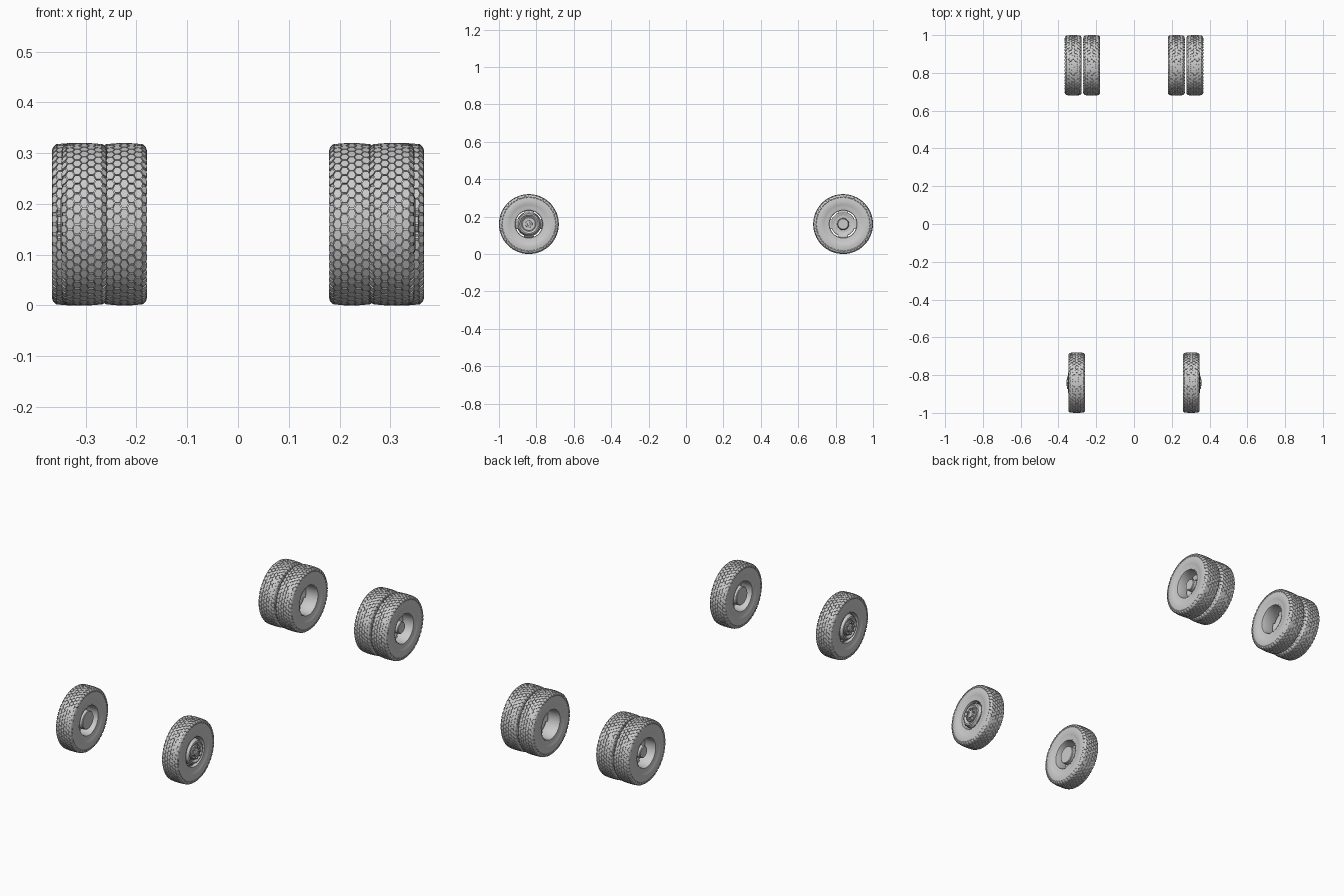
import bpy, bmesh, math
from math import pi, cos, sin

if "Cube" in bpy.data.objects:
    bpy.data.objects.remove(bpy.data.objects["Cube"])

R = 0.16          # tyre radius
AXLE_Y = 0.84


def to_mesh(bm, name, angle=35):
    bmesh.ops.remove_doubles(bm, verts=bm.verts, dist=1e-6)
    bmesh.ops.recalc_face_normals(bm, faces=bm.faces)
    me = bpy.data.meshes.new(name)
    bm.to_mesh(me)
    bm.free()
    for p in me.polygons:
        p.use_smooth = True
    me.set_sharp_from_angle(angle=math.radians(angle))
    return me


def lathe(bm, prof, seg=64, closed=False, skip=None):
    """Revolve (x, r) points about the X axis; skip(ring, i) leaves a face out."""
    rings = [[bm.verts.new((x, r * cos(2 * pi * i / seg), r * sin(2 * pi * i / seg)))
              for i in range(seg)] for x, r in prof]
    n = len(prof)
    for k in range(n if closed else n - 1):
        a, b = rings[k], rings[(k + 1) % n]
        for i in range(seg):
            if skip and skip(k, i):
                continue
            j = (i + 1) % seg
            bm.faces.new((a[i], a[j], b[j], b[i]))


def lathe_mesh(name, prof, **kw):
    bm = bmesh.new()
    lathe(bm, prof, **kw)
    return to_mesh(bm, name)


def block(bm, pts):
    """Tread block from (x, r, angle) outline points, sunk into the carcass."""
    top = [bm.verts.new((x, r * cos(a), r * sin(a))) for x, r, a in pts]
    low = [bm.verts.new((x * 0.93, (r - 0.006) * cos(a), (r - 0.006) * sin(a)))
           for x, r, a in pts]
    bm.faces.new(top)
    for i in range(len(pts)):
        j = (i + 1) % len(pts)
        bm.faces.new((top[i], low[i], low[j], top[j]))


def tread_mesh():
    bm = bmesh.new()
    n, d = 48, 0.014
    step = 2 * pi / n
    crown = lambda x: R - 1.6 * x * x
    for c in range(-2, 3):
        for i in range(n):
            a0 = (i + 0.5 * (c % 2)) * step
            pts = []
            for k in range(6):
                x = c * d + 0.0084 * cos(k * pi / 3)
                pts.append((x, crown(x), a0 + 0.51 * step * sin(k * pi / 3)))
            block(bm, pts)
    # shoulder lugs wrap down over the tyre corners
    for s in (-1, 1):
        for i in range(n):
            a0 = (i + 0.5) * step
            h = 0.36 * step
            block(bm, [(s * 0.0335, 0.1578, a0), (s * 0.0375, 0.1568, a0 - h),
                       (s * 0.0425, 0.152, a0 - h), (s * 0.0425, 0.152, a0 + h),
                       (s * 0.0375, 0.1568, a0 + h)])
            block(bm, [(s * 0.0425, 0.152, a0 - h), (s * 0.0448, 0.145, a0 - h * 0.8),
                       (s * 0.0448, 0.145, a0 + h * 0.8), (s * 0.0425, 0.152, a0 + h)])
    return to_mesh(bm, "tread", 20)


# Tyre carcass and rim barrel
half = [(0.036, 0.075), (0.039, 0.078), (0.041, 0.09), (0.0425, 0.104), (0.0435, 0.106),
        (0.044, 0.125), (0.043, 0.141), (0.0405, 0.150), (0.036, 0.1545), (0.02, 0.1565)]
tyre = lathe_mesh("tyre", half + [(-x, r) for x, r in reversed(half)], seg=96, closed=True)
tread = tread_mesh()
rim = lathe_mesh("rim", [(0.040, 0.075), (0.040, 0.079), (0.034, 0.079), (0.03, 0.075),
                         (-0.03, 0.075), (-0.034, 0.079), (-0.040, 0.079), (-0.040, 0.075),
                         (-0.034, 0.0725), (0.034, 0.0725)], closed=True)


# Wheel discs: four slots at the rim edge
def slots(k, i):
    return k == 0 and (i % 16) in range(4, 12)


front_disc = lathe_mesh("front_disc", [(0.022, 0.0735), (0.026, 0.064), (0.043, 0.055),
                                       (0.045, 0.050), (0.036, 0.040), (0.036, 0)], skip=slots)
rear_disc = lathe_mesh("rear_disc", [(-0.020, 0.0735), (-0.022, 0.064), (-0.028, 0.055),
                                     (-0.028, 0)], skip=slots)
inner_disc = lathe_mesh("inner_disc", [(0.028, 0.0735), (0.030, 0.064), (0.036, 0.055),
                                       (0.036, 0)], skip=slots)

# Hubs
front_hub = lathe_mesh("front_hub", [(0.03, 0), (0.03, 0.036), (0.043, 0.036), (0.045, 0.034),
                                     (0.045, 0.019), (0.052, 0.018), (0.054, 0.015),
                                     (0.054, 0.009), (0.051, 0.008), (0.051, 0)], seg=40)
rear_hub = lathe_mesh("rear_hub", [(-0.04, 0), (-0.04, 0.045), (-0.022, 0.045), (-0.022, 0.032),
                                   (0.022, 0.030), (0.025, 0.027), (0.025, 0)], seg=40)
drum = lathe_mesh("brake_drum", [(0.03, 0), (0.03, 0.046), (-0.032, 0.046),
                                 (-0.035, 0.043), (-0.035, 0)], seg=40)


def nuts_mesh(name, count, rad, x0, x1, size):
    bm = bmesh.new()
    for i in range(count):
        a = 2 * pi * i / count
        part = bmesh.new()
        lathe(part, [(x0, 0), (x0, size), (x1, size), (x1, 0)], seg=6)
        bmesh.ops.translate(part, verts=part.verts, vec=(0, rad * cos(a), rad * sin(a)))
        tmp = bpy.data.meshes.new("tmp")
        part.to_mesh(tmp)
        part.free()
        bm.from_mesh(tmp)
        bpy.data.meshes.remove(tmp)
    return to_mesh(bm, name)


front_nuts = nuts_mesh("front_nuts", 8, 0.028, 0.04, 0.053, 0.0048)
rear_nuts = nuts_mesh("rear_nuts", 8, 0.039, -0.03, -0.014, 0.004)


def wheel(name, side, x, y, parts):
    """Place one wheel; the left side is turned half round so it faces outwards."""
    for me in parts:
        ob = bpy.data.objects.new(f"{name}_{me.name}", me)
        bpy.context.collection.objects.link(ob)
        ob.location = (side * x, y, R)
        ob.rotation_euler.z = 0 if side > 0 else pi
        if me.name.endswith("disc"):
            m = ob.modifiers.new("thickness", 'SOLIDIFY')
            m.thickness = 0.004
            m.offset = 0


for side, label in ((1, "right"), (-1, "left")):
    wheel(f"front_{label}", side, 0.303, -AXLE_Y,
          (tyre, tread, rim, front_disc, front_hub, front_nuts, drum))
    wheel(f"rear_outer_{label}", side, 0.322, AXLE_Y,
          (tyre, tread, rim, rear_disc, rear_hub, rear_nuts))
    wheel(f"rear_inner_{label}", side, 0.224, AXLE_Y, (tyre, tread, rim, inner_disc))
